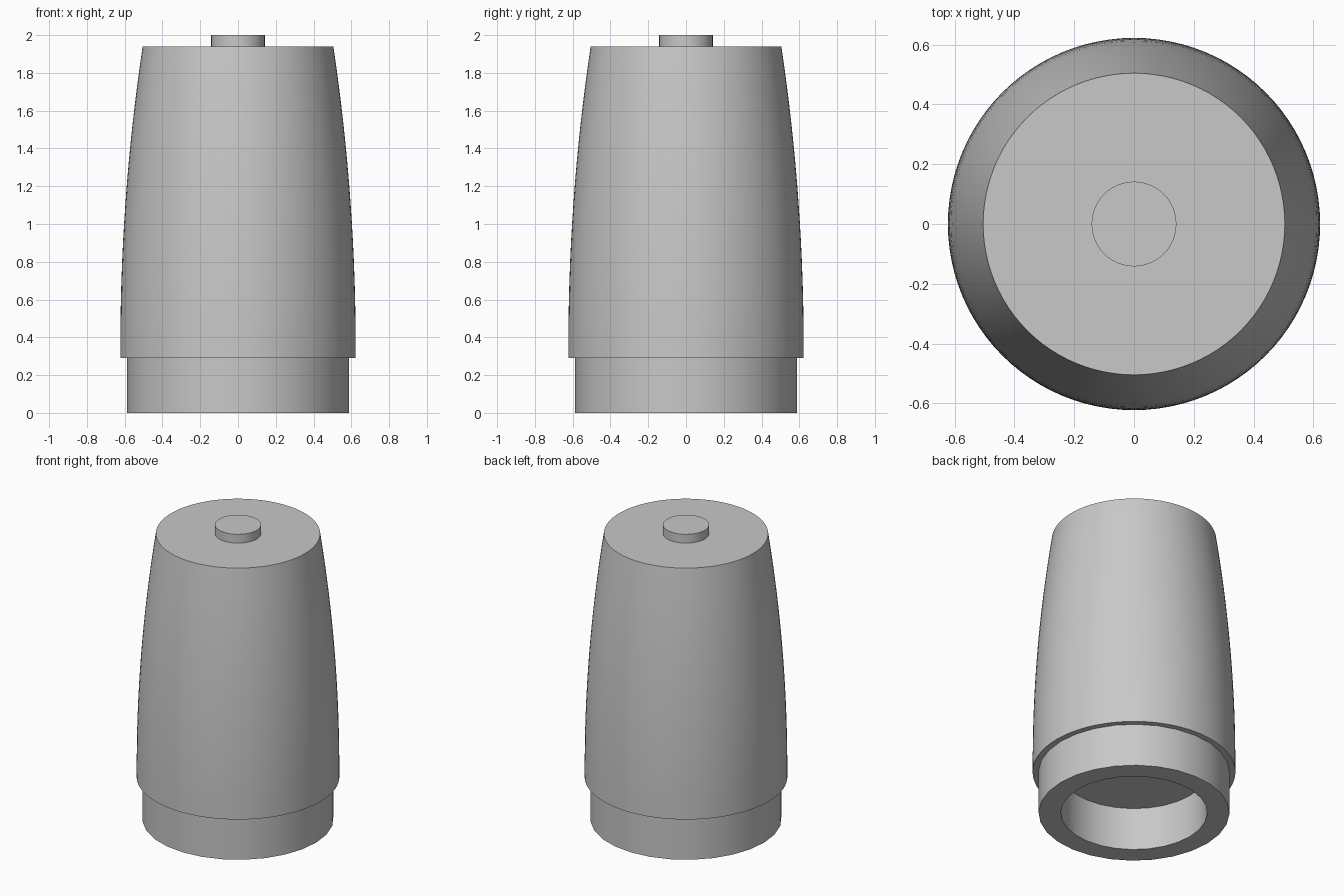
import bpy
import bmesh
import math

if "Cube" in bpy.data.objects:
    bpy.data.objects.remove(bpy.data.objects["Cube"], do_unlink=True)

GREY = (0.58, 0.58, 0.58, 1.0)
grey = bpy.data.materials.new("plain grey")
grey.use_nodes = True
grey.diffuse_color = GREY
for node in grey.node_tree.nodes:
    if node.type == "BSDF_PRINCIPLED":
        node.inputs["Base Color"].default_value = GREY


def lathe(name, profile, sides, closed=False):
    """Turn a (radius, height) profile around the vertical axis."""
    bm = bmesh.new()
    verts = [bm.verts.new((r, 0, z)) for r, z in profile]
    edges = [bm.edges.new(pair) for pair in zip(verts, verts[1:])]
    if closed:
        edges.append(bm.edges.new((verts[-1], verts[0])))
    bmesh.ops.spin(bm, geom=verts + edges, cent=(0, 0, 0), axis=(0, 0, 1),
                   angle=math.tau, steps=sides, use_duplicate=False)
    bmesh.ops.remove_doubles(bm, verts=bm.verts, dist=0.0001)
    bmesh.ops.recalc_face_normals(bm, faces=bm.faces)
    mesh = bpy.data.meshes.new(name)
    bm.to_mesh(mesh)
    bm.free()
    mesh.materials.append(grey)
    obj = bpy.data.objects.new(name, mesh)
    bpy.context.collection.objects.link(obj)
    bpy.ops.object.select_all(action="DESELECT")
    obj.select_set(True)
    bpy.context.view_layer.objects.active = obj
    bpy.ops.object.shade_smooth_by_angle(angle=math.radians(30))
    return obj


STEP, SHOULDER, TOP = 0.29, 1.94, 2.0

# Body: gently bowed wall tapering towards the flat top
wall = []
for i in range(17):
    z = STEP + (SHOULDER - STEP) * i / 16
    wall.append((0.623 - 0.0467 * max(z - 0.35, 0) ** 2, z))
lathe("body", [(0, STEP)] + wall + [(0, SHOULDER)], 96)

# Collar: open ring beneath the body
lathe("base_collar", [(0.45, 0), (0.587, 0), (0.587, STEP), (0.45, STEP)],
      28, closed=True)

# Small round button on the top
lathe("top_button", [(0, SHOULDER), (0.142, SHOULDER), (0.142, TOP), (0, TOP)], 48)
